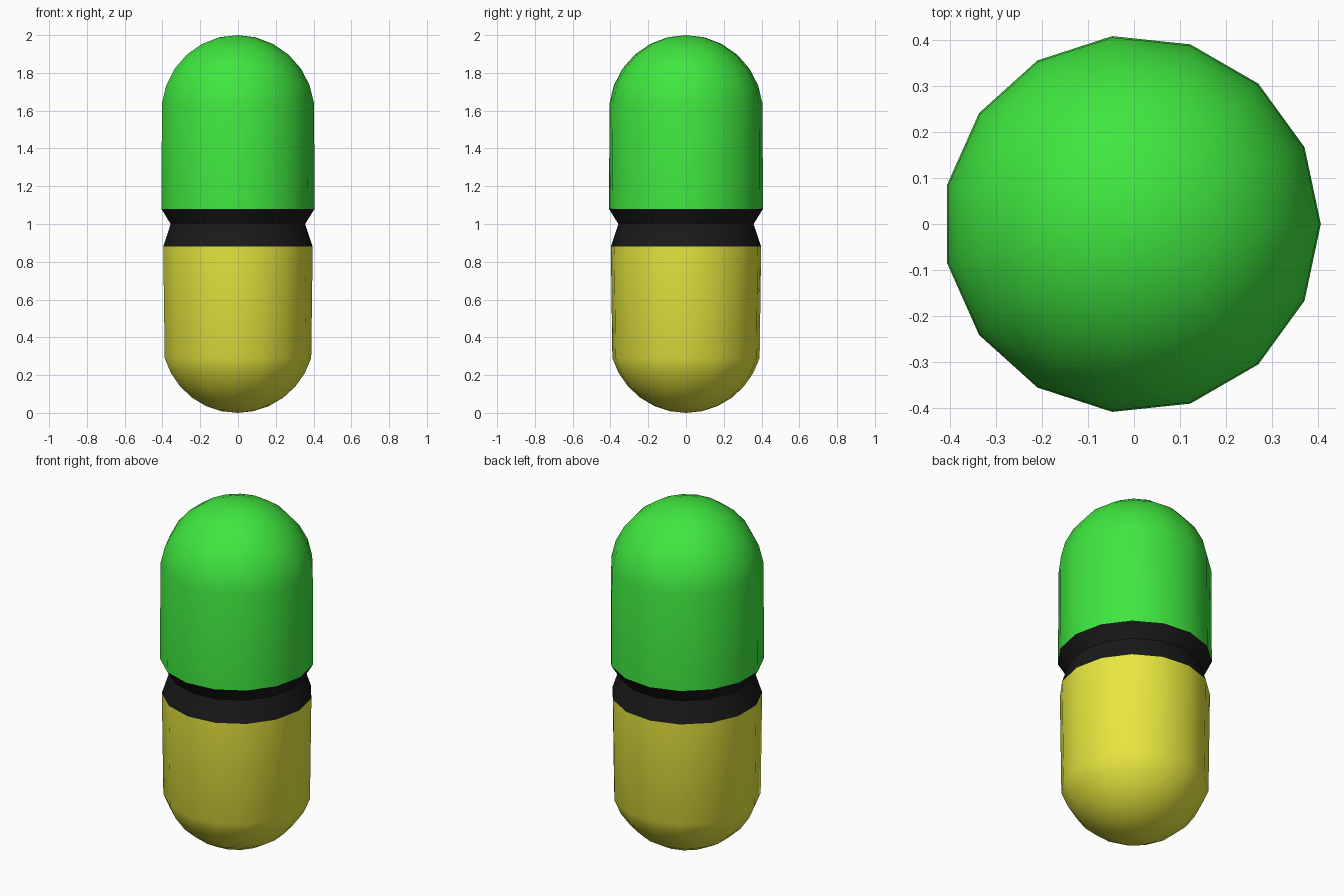
import bpy, bmesh
from math import sin, cos, pi, radians

if "Cube" in bpy.data.objects:
    bpy.data.objects.remove(bpy.data.objects["Cube"])

SIDES = 15
R = 0.41
CX = -0.0045  # an odd-sided ring is not symmetric in x


def lathe(name, profile, color):
    """Revolve (radius, z) points, bottom to top; radius 0 makes a pole."""
    bm = bmesh.new()
    rings = []
    for r, z in profile:
        n = 1 if r == 0 else SIDES
        rings.append([bm.verts.new((CX * (r > 0) + r * cos(2 * pi * i / SIDES),
                                    r * sin(2 * pi * i / SIDES), z)) for i in range(n)])
    for a, b in zip(rings, rings[1:]):
        for i in range(SIDES):
            j = (i + 1) % SIDES
            if len(a) == 1:
                bm.faces.new((a[0], b[j], b[i]))
            elif len(b) == 1:
                bm.faces.new((a[i], a[j], b[0]))
            else:
                bm.faces.new((a[i], a[j], b[j], b[i]))
    bmesh.ops.recalc_face_normals(bm, faces=bm.faces)
    mesh = bpy.data.meshes.new(name)
    bm.to_mesh(mesh)
    bm.free()
    obj = bpy.data.objects.new(name, mesh)
    bpy.context.collection.objects.link(obj)
    mat = bpy.data.materials.new(name + "_color")
    mat.diffuse_color = color
    mat.use_nodes = True
    mat.node_tree.nodes["Principled BSDF"].inputs["Base Color"].default_value = mat.diffuse_color
    mesh.materials.append(mat)
    bpy.ops.object.select_all(action='DESELECT')
    obj.select_set(True)
    bpy.context.view_layer.objects.active = obj
    bpy.ops.object.shade_smooth_by_angle(angle=radians(35))
    return obj


def dome(first_lat, steps):
    """Spherical cap points (radius, height above sphere centre), ending at the pole."""
    pts = []
    for k in range(steps):
        a = radians(first_lat + (90 - first_lat) * k / steps)
        pts.append((R * cos(a), R * sin(a)))
    return pts + [(0, R)]


# green upper half: straight wall and dome
upper = [(R, 1.08)] + [(r, 2 - R + h) for r, h in dome(6.92, 6)]
lathe("upper_shell", upper, (0.05, 0.8, 0.05, 1))

# yellow lower half: rounded bottom and slightly tapered wall
lower = [(r, R - h) for r, h in reversed(dome(17, 6))] + [(0.4, 0.88)]
lathe("lower_shell", lower, (0.8, 0.8, 0.05, 1))

# black pinched waist
lathe("waist_band", [(0.4, 0.88), (0.36, 1.0), (R, 1.08)], (0.01, 0.01, 0.01, 1))
